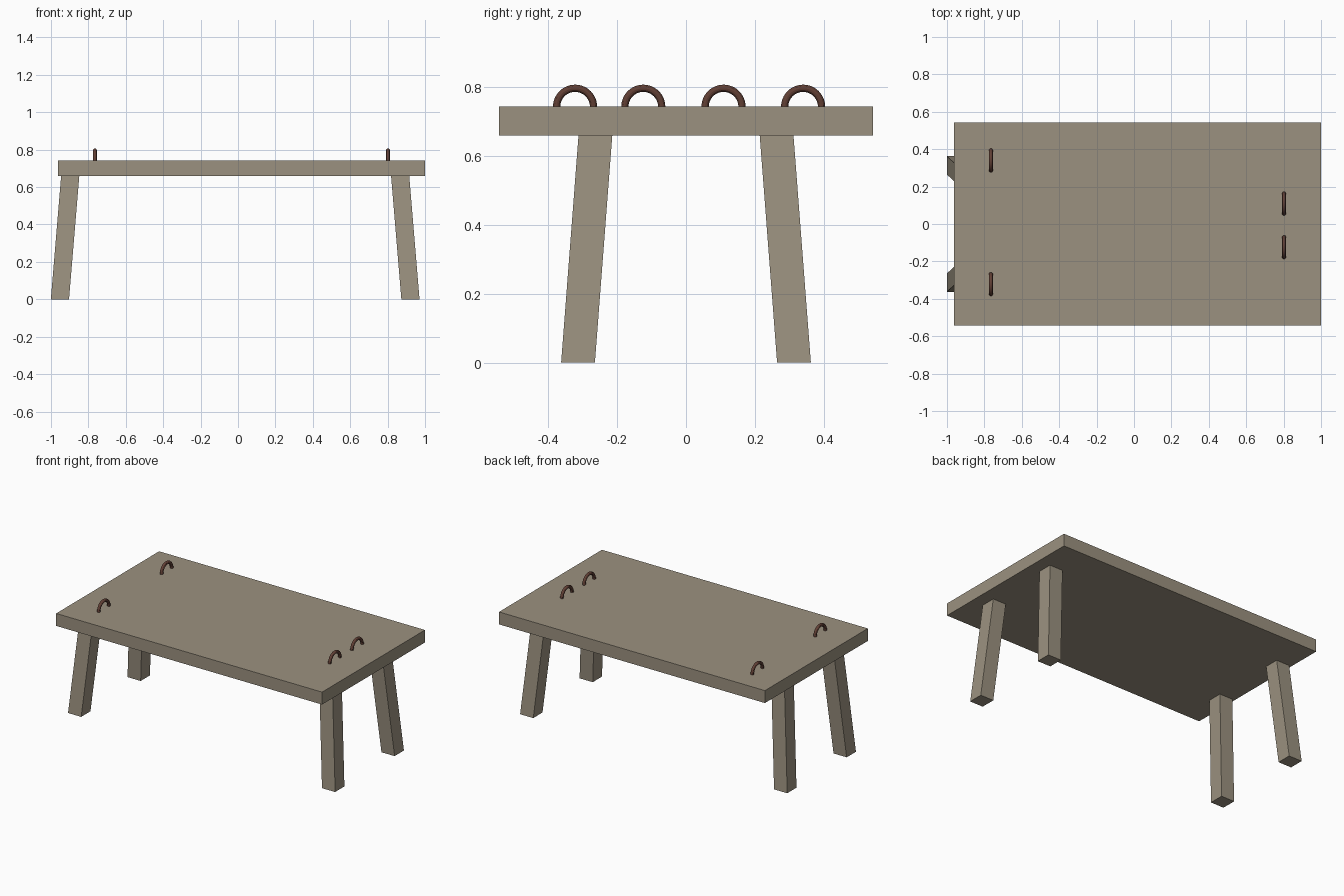
import bpy, bmesh
from math import pi

if "Cube" in bpy.data.objects:
    bpy.data.objects.remove(bpy.data.objects["Cube"])


def material(name, rgb):
    m = bpy.data.materials.new(name)
    m.diffuse_color = (*rgb, 1)
    m.use_nodes = True
    m.node_tree.nodes["Principled BSDF"].inputs["Base Color"].default_value = m.diffuse_color
    return m


wood = material("weathered_wood", (0.33, 0.285, 0.215))
iron = material("rusty_iron", (0.12, 0.05, 0.035))


def prism(name, bottom, top, size, mat):
    """Box running from the bottom centre to the top centre, with level ends."""
    bm = bmesh.new()
    bmesh.ops.create_cube(bm, size=1)
    for v in bm.verts:
        c = top if v.co.z > 0 else bottom
        v.co = (c[0] + v.co.x * size[0], c[1] + v.co.y * size[1], c[2])
    mesh = bpy.data.meshes.new(name)
    bm.to_mesh(mesh)
    bm.free()
    mesh.materials.append(mat)
    ob = bpy.data.objects.new(name, mesh)
    bpy.context.collection.objects.link(ob)
    return ob


# Thick plank top
UNDER, TOP = 0.66, 0.743
prism("table_top", (0.019, 0, UNDER), (0.019, 0, TOP), (1.962, 1.085), wood)

# Four splayed legs, slightly off-centre under the top
for sx, side in ((-1, "left"), (1, "right")):
    for sy, end in ((-1, "front"), (1, "back")):
        prism(f"{end}_{side}_leg",
              (-0.015 + sx * 0.937, sy * 0.3135, 0),
              (-0.015 + sx * 0.882, sy * 0.263, UNDER), (0.097, 0.098), wood)

# Restraint rings sunk halfway into the top
rings = {"front_left_ring": (-0.765, -0.322), "back_left_ring": (-0.765, 0.34),
         "front_right_ring": (0.802, -0.124), "back_right_ring": (0.802, 0.109)}
for name, (x, y) in rings.items():
    bpy.ops.mesh.primitive_torus_add(location=(x, y, TOP), rotation=(0, pi / 2, 0),
                                     major_segments=48, minor_segments=12,
                                     major_radius=0.0535, minor_radius=0.0105)
    ring = bpy.context.object
    ring.name = name
    ring.data.materials.append(iron)
    bpy.ops.object.shade_smooth_by_angle()
